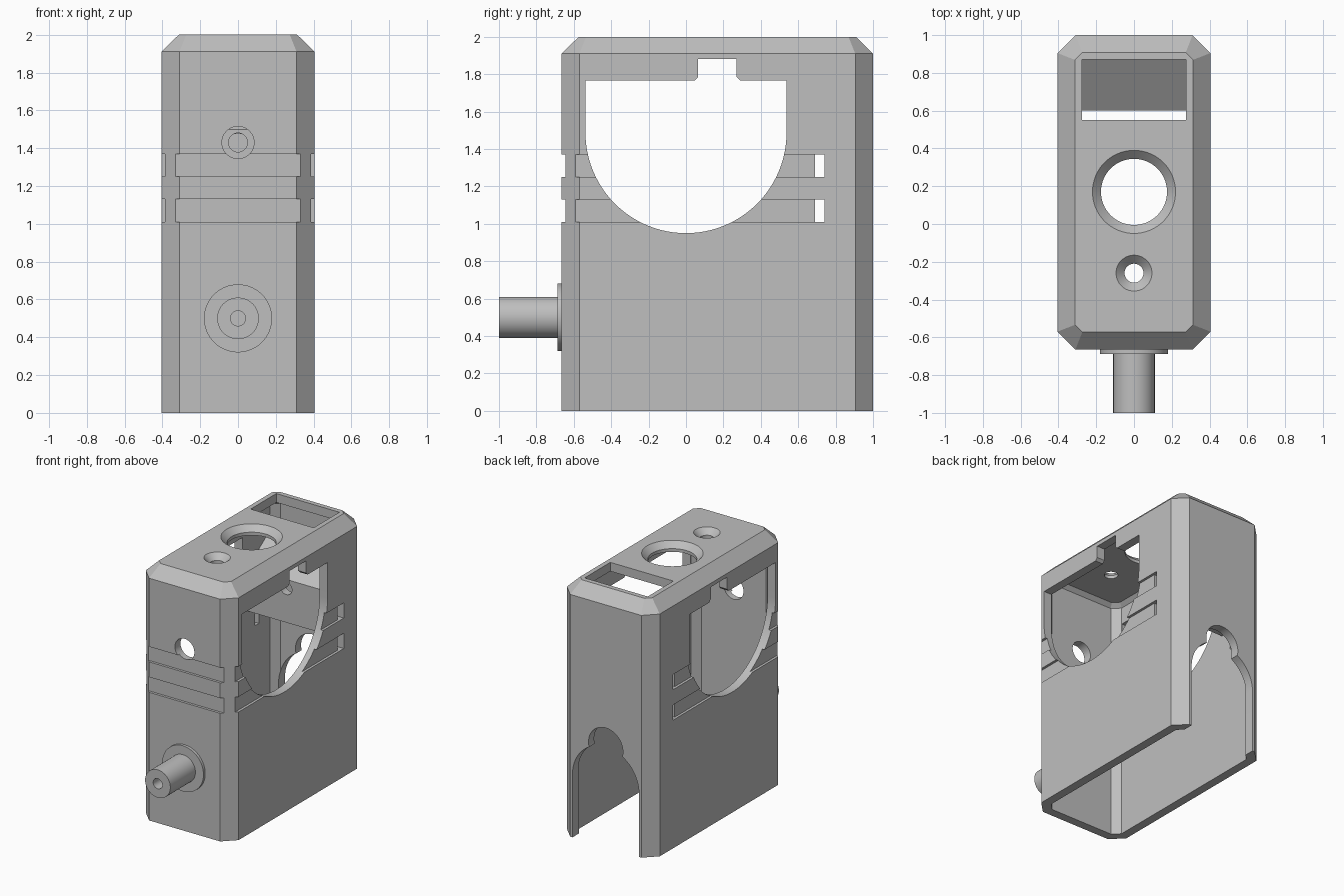
import bpy, bmesh, math
from mathutils import Vector

cube = bpy.data.objects.get("Cube")
if cube:
    bpy.data.objects.remove(cube, do_unlink=True)

grey = bpy.data.materials.new("plain grey")
grey.use_nodes = True
grey.diffuse_color = (0.52, 0.52, 0.52, 1)
grey.node_tree.nodes["Principled BSDF"].inputs["Base Color"].default_value = grey.diffuse_color


def make(name, bm):
    bmesh.ops.recalc_face_normals(bm, faces=bm.faces)
    mesh = bpy.data.meshes.new(name)
    bm.to_mesh(mesh)
    bm.free()
    mesh.materials.append(grey)
    obj = bpy.data.objects.new(name, mesh)
    bpy.context.collection.objects.link(obj)
    return obj


def loft(name, rings):
    """Closed solid through rings with equal point counts."""
    bm = bmesh.new()
    loops = [[bm.verts.new(p) for p in ring] for ring in rings]
    for a, b in zip(loops, loops[1:]):
        for i in range(len(a)):
            j = (i + 1) % len(a)
            bm.faces.new((a[i], a[j], b[j], b[i]))
    bm.faces.new(loops[0])
    bm.faces.new(loops[-1])
    return make(name, bm)


def box(name, x0, x1, y0, y1, z0, z1):
    return loft(name, [[(x0, y0, z), (x1, y0, z), (x1, y1, z), (x0, y1, z)] for z in (z0, z1)])


def lathe(name, centre, axis, profile, sides=64):
    """Round solid: profile holds (distance along axis, radius)."""
    axis = Vector(axis)
    u = axis.orthogonal().normalized()
    v = axis.cross(u)
    angles = [2 * math.pi * i / sides for i in range(sides)]
    return loft(name, [[Vector(centre) + axis * d + (u * math.cos(a) + v * math.sin(a)) * r
                        for a in angles] for d, r in profile])


def octagon(inset, z, cut):
    """Rectangle with clipped corners, pulled in from the outer shell."""
    x, y0, y1 = 0.405 - inset, -0.665 + inset, 1.0 - inset
    return [(x - cut, y0, z), (x, y0 + cut, z), (x, y1 - cut, z), (x - cut, y1, z),
            (cut - x, y1, z), (-x, y1 - cut, z), (-x, y0 + cut, z), (cut - x, y0, z)]


def boolean(obj, other, operation):
    mod = obj.modifiers.new(operation, 'BOOLEAN')
    mod.operation, mod.solver, mod.object = operation, 'EXACT', other
    bpy.ops.object.select_all(action='DESELECT')
    bpy.context.view_layer.objects.active = obj
    obj.select_set(True)
    bpy.ops.object.modifier_apply(modifier=mod.name)
    bpy.data.objects.remove(other, do_unlink=True)


def arc(cy, cz, r, start, end, steps):
    return [(cy + r * math.cos(math.radians(start + (end - start) * i / steps)),
             cz + r * math.sin(math.radians(start + (end - start) * i / steps)))
            for i in range(steps + 1)]


# Hollow chamfered shell, open at the bottom
case = loft("case", [octagon(0, 0, 0.095), octagon(0, 1.91, 0.095), octagon(0.092, 2, 0.039)])
boolean(case, loft("cavity", [octagon(0.07, -0.1, 0.055), octagon(0.07, 1.9, 0.055),
                              octagon(0.1, 1.93, 0.045)]), 'DIFFERENCE')

# Round-bottomed side windows with a notch on top
window = arc(0, 1.4875, 0.5375, 180, 360, 48)
window += [(0.5375, 1.765), (0.29, 1.765), (0.27, 1.785), (0.27, 1.88),
           (0.065, 1.88), (0.065, 1.785), (0.045, 1.765), (-0.5375, 1.765)]
boolean(case, loft("window", [[(x, y, z) for y, z in window] for x in (-1, 1)]), 'DIFFERENCE')

# Two bands of shallow grooves, with through slots near the back
for z0, z1 in ((1.01, 1.13), (1.25, 1.37)):
    boolean(case, box("front_groove", -0.33, 0.33, -0.8, -0.645, z0, z1), 'DIFFERENCE')
    for x0, x1 in ((-0.6, -0.385), (0.385, 0.6)):
        boolean(case, box("side_groove", x0, x1, -0.59, 0.74, z0, z1), 'DIFFERENCE')
    boolean(case, box("side_slot", -0.6, 0.6, 0.69, 0.74, z0, z1), 'DIFFERENCE')

# Arched opening in the back, with a round lobe above it
arch = arc(0, 0.5, 0.29, 0, 180, 32) + [(-0.29, -0.1), (0.29, -0.1)]
boolean(case, loft("arch", [[(x, y, z) for x, z in arch] for y in (0.85, 1.1)]), 'DIFFERENCE')
boolean(case, lathe("lobe", (0, 0.85, 0.79), (0, 1, 0), [(0, 0.15), (0.25, 0.15)]), 'DIFFERENCE')

# Openings in the roof and the screw hole in the front
boolean(case, box("roof_slot", -0.275, 0.275, 0.55, 0.87, 1.85, 2.1), 'DIFFERENCE')
for y, wide, narrow in ((0.17, 0.22, 0.175), (-0.26, 0.095, 0.05)):
    boolean(case, lathe("roof_hole", (0, y, 2), (0, 0, -1),
                        [(-0.1, wide), (0, wide), (0.045, narrow), (0.2, narrow)]), 'DIFFERENCE')
boolean(case, lathe("screw_hole", (0, -0.665, 1.43), (0, 1, 0),
                    [(-0.1, 0.085), (0.0, 0.085), (0.2, 0.085)]), 'DIFFERENCE')

# Inner bracket: upright plate with a screw hole, carrying a sloped shelf
side = [(0.6, 1.16), (0.66, 1.16), (0.66, 1.46), (0.93, 1.67), (0.93, 1.73), (0.6, 1.5)]
bracket = loft("inner_bracket", [[(x, y, z) for y, z in side] for x in (-0.335, 0.335)])
boolean(bracket, lathe("bracket_hole", (0, 0.5, 1.43), (0, 1, 0), [(0, 0.05), (0.18, 0.05)]),
        'DIFFERENCE')

# Flanged pin on the front, drilled at the tip
pin = lathe("front_pin", (0, -0.66, 0.5), (0, -1, 0),
            [(0, 0.18), (0.027, 0.18), (0.027, 0.11), (0.34, 0.11)])
boolean(pin, lathe("pin_bore", (0, -1.1, 0.5), (0, 1, 0), [(0, 0.04), (0.4, 0.04)]), 'DIFFERENCE')

# Smooth the round surfaces, keep the edges crisp
bpy.ops.object.select_all(action='DESELECT')
for obj in (case, bracket, pin):
    obj.select_set(True)
bpy.context.view_layer.objects.active = case
bpy.ops.object.shade_smooth_by_angle(angle=math.radians(25))
